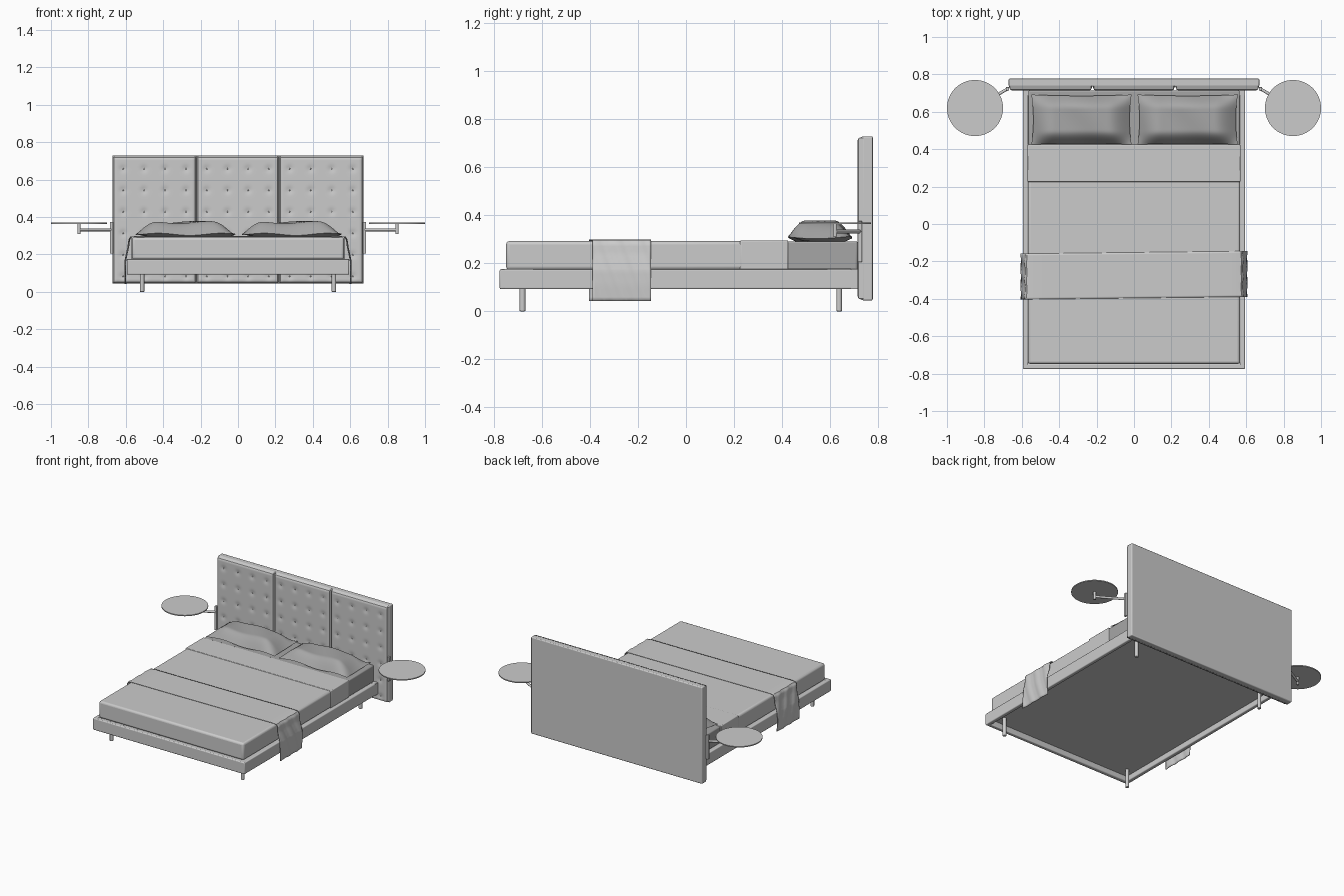
import bpy, bmesh, math
from mathutils import Vector

cube = bpy.data.objects.get("Cube")
if cube:
    bpy.data.objects.remove(cube, do_unlink=True)


def material(name, value):
    m = bpy.data.materials.new(name)
    m.use_nodes = True
    colour = (value, value, value, 1)
    m.diffuse_color = colour
    m.node_tree.nodes["Principled BSDF"].inputs["Base Color"].default_value = colour
    return m


LIGHT = material("light grey", 0.6)
DARK = material("mid grey", 0.38)


def finish(name, bm, mat, bevel=0.0, segments=3):
    bmesh.ops.recalc_face_normals(bm, faces=bm.faces)
    me = bpy.data.meshes.new(name)
    bm.to_mesh(me)
    bm.free()
    me.materials.append(mat)
    ob = bpy.data.objects.new(name, me)
    bpy.context.collection.objects.link(ob)
    if bevel:
        mod = ob.modifiers.new("bevel", "BEVEL")
        mod.width, mod.segments = bevel, segments
    bpy.ops.object.select_all(action="DESELECT")
    ob.select_set(True)
    bpy.context.view_layer.objects.active = ob
    bpy.ops.object.shade_smooth_by_angle(angle=math.radians(40))
    return ob


def box(name, x, y, z, mat=LIGHT, bevel=0.0):
    bm = bmesh.new()
    bmesh.ops.create_cube(bm, size=1)
    for v in bm.verts:
        v.co = Vector([(a + b) / 2 + c * (b - a) for (a, b), c in zip((x, y, z), v.co)])
    return finish(name, bm, mat, bevel)


def rod(name, start, end, radius, sides=20, bevel=0.0):
    a, b = Vector(start), Vector(end)
    bm = bmesh.new()
    bmesh.ops.create_cone(bm, cap_ends=True, segments=sides, radius1=radius,
                          radius2=radius, depth=(b - a).length)
    turn = (b - a).to_track_quat("Z", "Y")
    for v in bm.verts:
        v.co = turn @ v.co + (a + b) / 2
    return finish(name, bm, LIGHT, bevel, 2)


def surface(bm, nu, nv, point):
    """Grid of quads over u, v in 0..1, placed by point(u, v)."""
    rows = [[bm.verts.new(point(i / nu, j / nv)) for j in range(nv + 1)]
            for i in range(nu + 1)]
    for i in range(nu):
        for j in range(nv):
            bm.faces.new((rows[i][j], rows[i + 1][j], rows[i + 1][j + 1], rows[i][j + 1]))


# Headboard: plain back slab with three tufted cushions
box("headboard_back", (-0.67, 0.67), (0.735, 0.777), (0.045, 0.728), bevel=0.006)


def tufted_panel(name, x0, x1):
    z0, z1, edge = 0.045, 0.728, 0.018
    buttons = [(x0 + (x1 - x0) * (c + 0.5) / 4, z1 - 0.07 - 0.115 * r)
               for r in range(6) for c in range(4)]

    def point(u, v):
        x, z = x0 + u * (x1 - x0), z0 + v * (z1 - z0)
        d = min(x - x0, x1 - x, z - z0, z1 - z, edge) / edge
        y = 0.738 - 0.024 * math.sqrt(max(0, 1 - (1 - d) ** 2))
        for bx, bz in buttons:
            y += 0.005 * math.exp(-((x - bx) ** 2 + (z - bz) ** 2) / 0.0003)
        return x, y, z

    bm = bmesh.new()
    surface(bm, 56, 84, point)
    panel = finish(name, bm, LIGHT)
    # Keep the cushion surface facing forward
    if sum(p.normal.y for p in panel.data.polygons) > 0:
        panel.data.flip_normals()
    bm = bmesh.new()
    for bx, bz in buttons:
        made = bmesh.ops.create_uvsphere(bm, u_segments=8, v_segments=6, radius=0.004)
        bmesh.ops.translate(bm, verts=made["verts"], vec=(bx, 0.72, bz))
    finish(name + "_buttons", bm, LIGHT)


seams = (-0.67, -0.222, 0.22, 0.67)
for name, a, b in zip(("right", "middle", "left"), seams, seams[1:]):
    tufted_panel("headboard_cushion_" + name, a, b)

# Bed frame: four rails around a recessed base panel
W, F, B = 0.594, -0.775, 0.715
RAIL = (0.092, 0.175)
box("front_rail", (-W, W), (F, F + 0.028), RAIL, bevel=0.006)
box("back_rail", (-W, W), (B - 0.028, B), RAIL)
for s, side in ((-1, "right"), (1, "left")):
    box(side + "_rail", sorted((s * W, s * (W - 0.028))), (F + 0.002, B), RAIL, bevel=0.006)
box("base_panel", (-0.58, 0.58), (F + 0.015, B - 0.01), (0.13, 0.172))

# Legs
for s, side in ((-1, "right"), (1, "left")):
    for y, end in ((-0.68, "front"), (0.637, "back")):
        rod(f"{end}_{side}_leg", (s * 0.513, y, 0), (s * 0.513, y, 0.135), 0.012, bevel=0.003)

# Mattress: cover, folded cover end, and bare sheet at the head
box("mattress_cover", (-0.567, 0.567), (-0.748, 0.26), (0.172, 0.292), bevel=0.014)
box("cover_fold", (-0.569, 0.569), (0.225, 0.425), (0.172, 0.295), bevel=0.005)
box("mattress_sheet", (-0.565, 0.565), (0.4, 0.714), (0.172, 0.291), DARK, bevel=0.008)


# Pillows: pinched corners, raised middle, narrow seam
def pillow(name, cx):
    hx, hy, cy = 0.268, 0.134, 0.558

    def ramp(t, width):
        return math.sin(min(1, (1 - abs(t)) / width) * math.pi / 2)

    def place(u, v, top):
        u, v = 2 * u - 1, 2 * v - 1
        x = cx + hx * u * (1 - 0.04 * (1 - v * v))
        y = cy + hy * v * (1 - 0.05 * (1 - u * u))
        t = ramp(u, 0.45) * ramp(v, 0.55)
        seam = 0.308 + 0.006 * math.sin(5 * u + 2 * v)
        return x, y, seam + (0.064 * t if top else -0.022 * t)

    bm = bmesh.new()
    for top in (True, False):
        surface(bm, 40, 24, lambda u, v: place(u, v, top))
    bmesh.ops.remove_doubles(bm, verts=bm.verts, dist=0.0001)
    finish(name, bm, DARK)


pillow("right_pillow", -0.281)
pillow("left_pillow", 0.287)

# Throw blanket: a strip across the bed hanging down both sides
half = [(0, 0.296), (0.3, 0.296), (0.54, 0.297), (0.57, 0.294), (0.579, 0.28),
        (0.584, 0.24), (0.594, 0.195), (0.599, 0.17), (0.601, 0.11), (0.599, 0.042)]
profile = [(-x, z) for x, z in reversed(half[1:])] + half


def throw_point(u, v):
    k = u * (len(profile) - 1)
    i = min(int(k), len(profile) - 2)
    f = k - i
    x, z = (a + (b - a) * f for a, b in zip(profile[i], profile[i + 1]))
    y = -0.274 + 0.007 * x / 0.6 + 0.244 * (v - 0.5)
    if abs(x) > 0.56:
        x += math.copysign(0.002 + 0.003 * math.sin(v * 17 + z * 25), x)
    return x, y, z


bm = bmesh.new()
surface(bm, 72, 24, throw_point)
throw = finish("throw_blanket", bm, LIGHT)
solid = throw.modifiers.new("thickness", "SOLIDIFY")
solid.thickness, solid.offset = 0.004, 0

# Swing-arm side tables
for s, side in ((-1, "right"), (1, "left")):
    cx, cy = s * 0.85, 0.62
    rod(side + "_table_top", (cx, cy, 0.363), (cx, cy, 0.37), 0.15, 64)
    rod(side + "_table_post", (cx, cy, 0.31), (cx, cy, 0.365), 0.009)
    rod(side + "_table_arm", (cx, cy, 0.332), (s * 0.677, 0.722, 0.332), 0.008)
    box(side + "_table_bracket", sorted((s * 0.668, s * 0.684)), (0.714, 0.732),
        (0.205, 0.375), bevel=0.002)
